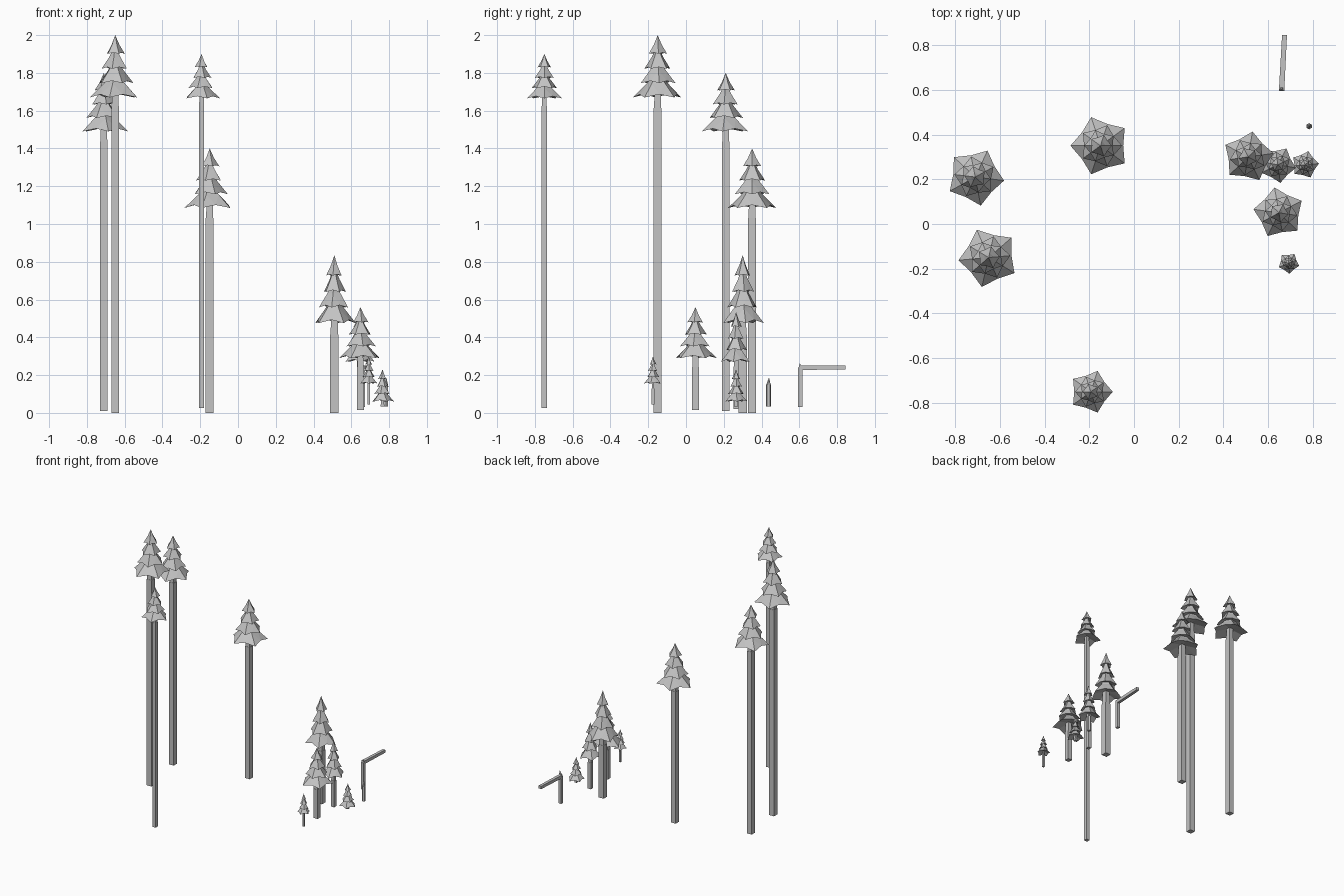
import bpy, bmesh, math
from mathutils import Vector

if "Cube" in bpy.data.objects:
    bpy.data.objects.remove(bpy.data.objects["Cube"])

grey = bpy.data.materials.new("plain grey")
grey.diffuse_color = (0.55, 0.55, 0.55, 1)
grey.use_nodes = True
grey.node_tree.nodes["Principled BSDF"].inputs["Base Color"].default_value = grey.diffuse_color


def finish(bm, name):
    bmesh.ops.recalc_face_normals(bm, faces=bm.faces)
    me = bpy.data.meshes.new(name)
    bm.to_mesh(me)
    bm.free()
    me.materials.append(grey)
    ob = bpy.data.objects.new(name, me)
    bpy.context.collection.objects.link(ob)
    return ob


def prism(bm, a, b, ra, rb, sides=4):
    """Straight-sided post between two points, closed at both ends."""
    a, b = Vector(a), Vector(b)
    q = (b - a).to_track_quat('Z', 'Y')
    rings = []
    for p, r in ((a, ra), (b, rb)):
        k = r / math.cos(math.pi / sides)
        rings.append([bm.verts.new(p + q @ Vector((
            k * math.cos(2 * math.pi * (i + .5) / sides),
            k * math.sin(2 * math.pi * (i + .5) / sides), 0))) for i in range(sides)])
    for i in range(sides):
        j = (i + 1) % sides
        bm.faces.new((rings[0][i], rings[0][j], rings[1][j], rings[1][i]))
    bm.faces.new(rings[0][::-1])
    bm.faces.new(rings[1])


def tier(bm, x, y, z_top, z_low, r, phase, h):
    """Star-shaped drooping skirt of branches with a closed underside."""
    apex = bm.verts.new((x, y, z_top))
    under = bm.verts.new((x, y, z_low + 0.12 * h))
    mid, rim = [], []
    for i in range(10):
        t = phase + i * math.pi / 5
        tip = i % 2 == 0
        rr = r * (1.0 if tip else 0.76)
        z = z_low + (0 if tip else 0.05 * h)
        rim.append(bm.verts.new((x + rr * math.cos(t), y + rr * math.sin(t), z)))
        if tip:
            rm = 0.44 * r
            mid.append(bm.verts.new((x + rm * math.cos(t), y + rm * math.sin(t),
                                     z_low + 0.48 * (z_top - z_low))))
    for k in range(5):
        m, n = mid[k], mid[(k + 1) % 5]
        a, b, c = rim[2 * k], rim[2 * k + 1], rim[(2 * k + 2) % 10]
        for f in ((apex, m, n), (m, a, b), (m, b, n), (n, b, c),
                  (under, b, a), (under, c, b)):
            bm.faces.new(f)


# x, y, base, top, canopy bottom, canopy radius, trunk half width, turn in degrees
TREES = [
    (-.65, -.15, .00, 2.00, 1.67, .135, .021, 41),
    (-.71, .21, .01, 1.80, 1.49, .130, .020, -7),
    (-.193, -.75, .025, 1.90, 1.665, .098, .014, 0),
    (-.15, .35, .00, 1.40, 1.085, .134, .021, 36),
    (.51, .30, .00, .835, .475, .115, .022, 8),
    (.648, .05, .015, .56, .29, .115, .018, 28),
    (.643, .265, .02, .535, .27, .082, .014, -10),
    (.692, -.175, .045, .30, .155, .048, .007, -14),
    (.765, .265, .035, .23, .06, .062, .010, 5),
]
# tier start and end (share of canopy height from the top), share of radius
TIERS = [(0, .30, .38), (.15, .54, .54), (.33, .77, .72), (.53, 1, 1)]

for n, (x, y, z0, z1, zc, r, w, turn) in enumerate(TREES, 1):
    h = z1 - zc
    # trunk with a thinner stem running up into the branches
    bm = bmesh.new()
    zs = max(zc - 0.17 * h, z0 + 0.01)
    prism(bm, (x, y, z0), (x, y, zs), w, w)
    prism(bm, (x, y, zs), (x, y, zc + 0.4 * h), w * .9, w * .7)
    finish(bm, f"trunk_{n}")
    # branches
    bm = bmesh.new()
    for i, (s, e, k) in enumerate(TIERS):
        tier(bm, x, y, z1 - s * h, z1 - e * h, r * k,
             math.radians(turn + 36 * (3 - i)), h * k)
    finish(bm, f"branches_{n}")

# short splintered stump
bm = bmesh.new()
prism(bm, (.783, .437, .035), (.783, .437, .15), .012, .012, 6)
prism(bm, (.783, .437, .15), (.785, .439, .185), .010, .001, 6)
finish(bm, "stump")

# snapped trunk with its fallen top
bm = bmesh.new()
prism(bm, (.66, .606, .03), (.66, .606, .24), .012, .012)
prism(bm, (.66, .606, .24), (.66, .602, .262), .010, .001)
finish(bm, "snapped_trunk")
bm = bmesh.new()
prism(bm, (.66, .60, .24), (.673, .845, .24), .012, .011)
finish(bm, "fallen_log")
